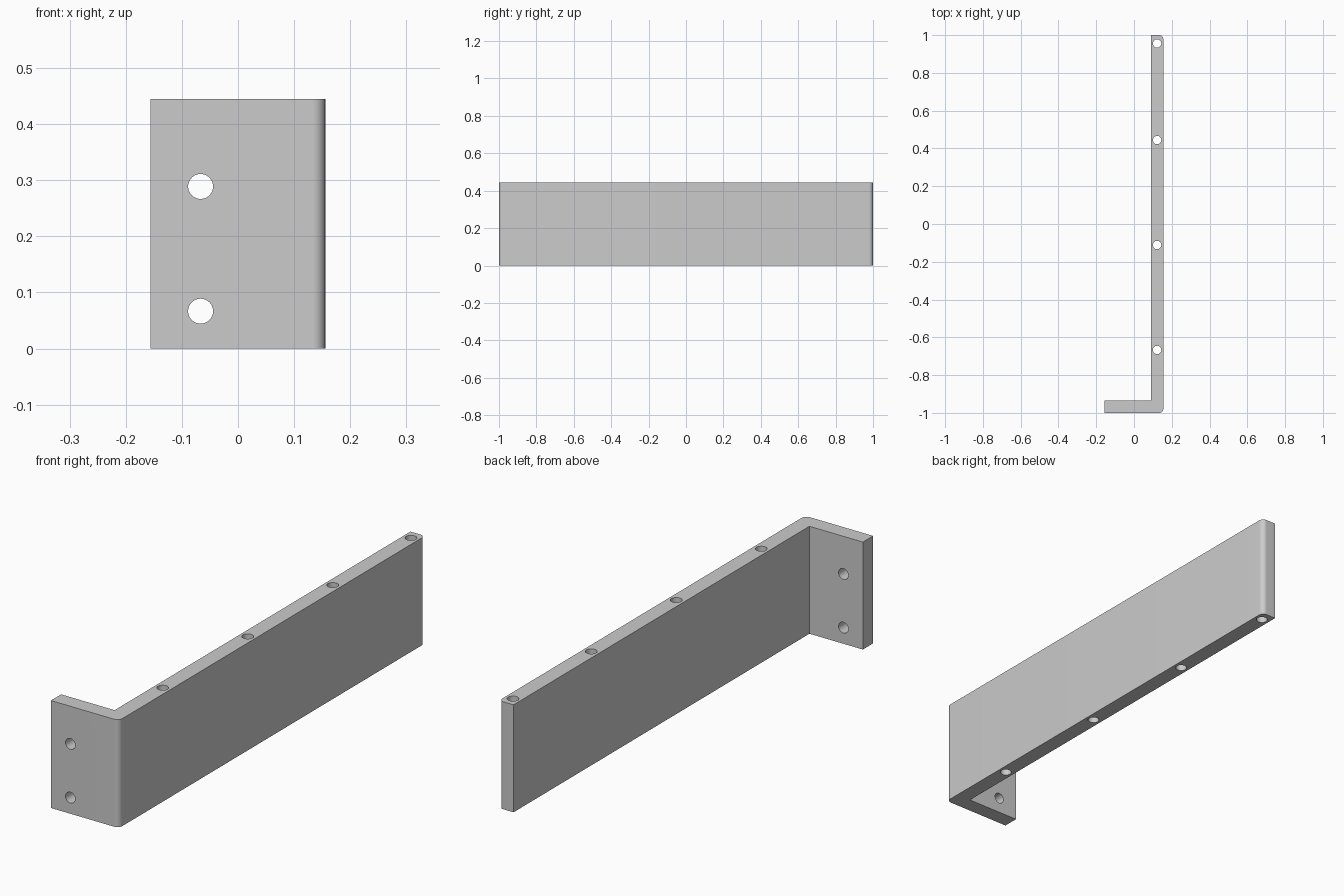
import bpy, bmesh
from math import radians, pi, cos, sin
from mathutils import Matrix

cube = bpy.data.objects.get("Cube")
if cube:
    bpy.data.objects.remove(cube, do_unlink=True)

U = 2 / 90          # one design unit; the bracket is 90 units long
HEIGHT = 20 * U
WALL = 3 * U
X, Y = 7 * U, 1.0   # half width and half length
FILLET = U
HOLE = U

grey = bpy.data.materials.new("light_grey")
grey.use_nodes = True
colour = (0.6, 0.6, 0.6, 1)
grey.diffuse_color = colour
grey.node_tree.nodes["Principled BSDF"].inputs["Base Color"].default_value = colour


def make_object(name, bm):
    bmesh.ops.recalc_face_normals(bm, faces=bm.faces)
    mesh = bpy.data.meshes.new(name)
    bm.to_mesh(mesh)
    bm.free()
    mesh.materials.append(grey)
    obj = bpy.data.objects.new(name, mesh)
    bpy.context.collection.objects.link(obj)
    return obj


def fillet(cx, cy, start, steps=12):
    """Quarter-circle corner points, counter-clockwise from the start angle."""
    angles = [start + pi / 2 * i / steps for i in range(steps + 1)]
    return [(cx + FILLET * cos(a), cy + FILLET * sin(a)) for a in angles]


# L-shaped bracket: long wall and short foot, outer corners rounded
outline = [(-X, -Y)]
outline += fillet(X - FILLET, -Y + FILLET, -pi / 2)
outline += fillet(X - FILLET, Y - FILLET, 0)
outline += [(X - WALL, Y), (X - WALL, -Y + WALL), (-X, -Y + WALL)]

bm = bmesh.new()
base = bm.faces.new([bm.verts.new((x, y, 0)) for x, y in outline])
top = bmesh.ops.extrude_face_region(bm, geom=[base])["geom"]
bmesh.ops.translate(bm, vec=(0, 0, HEIGHT),
                    verts=[v for v in top if isinstance(v, bmesh.types.BMVert)])
bracket = make_object("bracket", bm)

# Screw holes: four down through the wall, two through the foot
bm = bmesh.new()


def drill(location, depth, rotation=Matrix()):
    bmesh.ops.create_cone(bm, cap_ends=True, segments=48, radius1=HOLE, radius2=HOLE,
                          depth=depth, matrix=Matrix.Translation(location) @ rotation)


for y in (-30, -5, 20, 43):
    drill((X - WALL / 2, y * U, HEIGHT / 2), HEIGHT * 1.2)
for z in (3, 13):
    drill((-3 * U, -Y + WALL / 2, z * U), WALL * 2, Matrix.Rotation(pi / 2, 4, "X"))
cutter = make_object("hole_cutter", bm)
cutter.hide_render = True

cut = bracket.modifiers.new("screw_holes", "BOOLEAN")
cut.operation = "DIFFERENCE"
cut.solver = "EXACT"
cut.object = cutter
bpy.ops.object.select_all(action="DESELECT")
bracket.select_set(True)
bpy.context.view_layer.objects.active = bracket
bpy.ops.object.modifier_apply(modifier=cut.name)
bpy.data.objects.remove(cutter, do_unlink=True)
bpy.ops.object.shade_smooth_by_angle(angle=radians(30))
